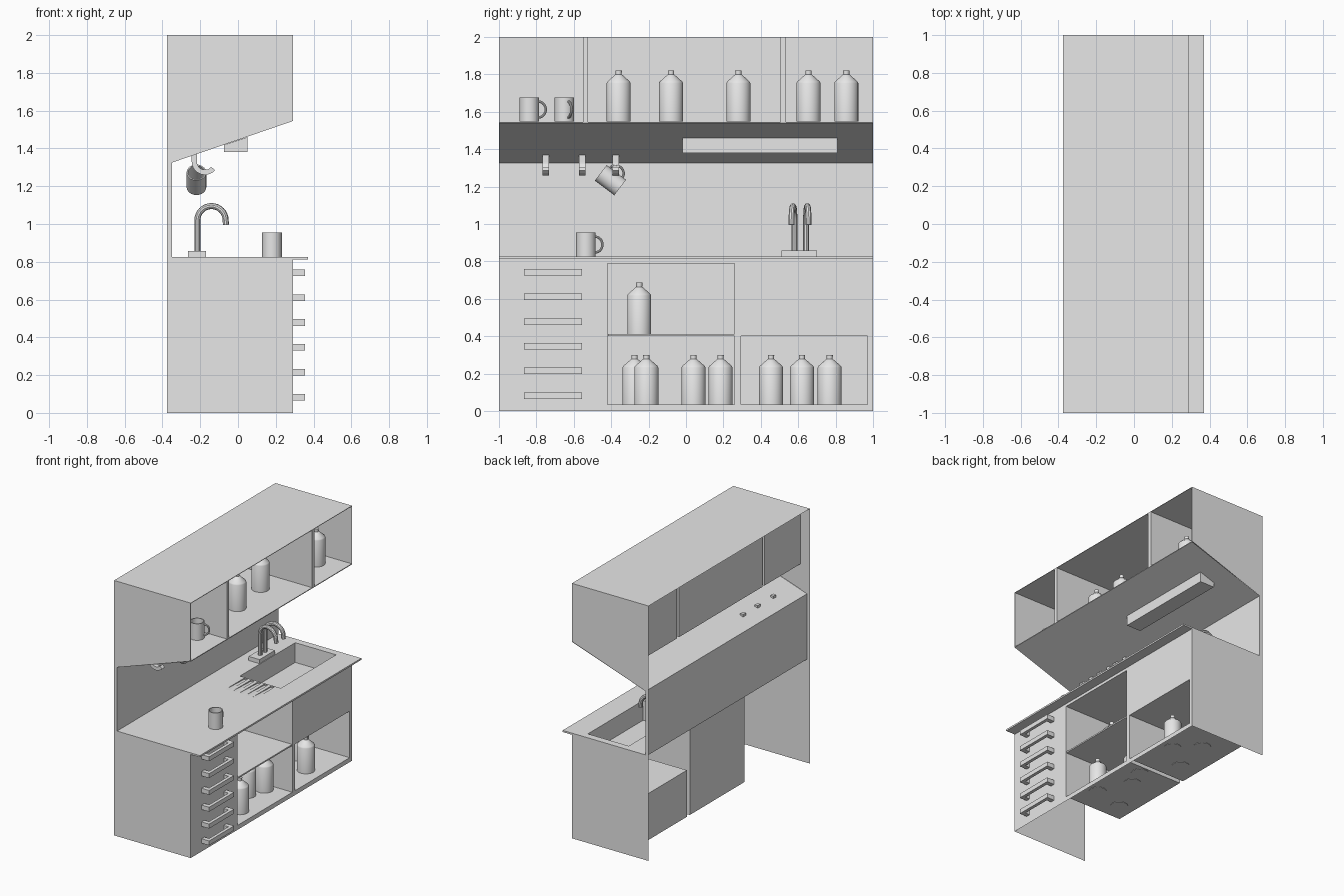
import bpy, bmesh, math
from mathutils import Matrix, Vector

if "Cube" in bpy.data.objects:
    bpy.data.objects.remove(bpy.data.objects["Cube"])

grey = bpy.data.materials.new("light_grey")
grey.use_nodes = True
grey.diffuse_color = (0.8, 0.8, 0.8, 1)
grey.node_tree.nodes["Principled BSDF"].inputs["Base Color"].default_value = (0.8, 0.8, 0.8, 1)


def finish(name, bm, matrix=None, smooth=False):
    bmesh.ops.recalc_face_normals(bm, faces=bm.faces)
    mesh = bpy.data.meshes.new(name)
    bm.to_mesh(mesh)
    bm.free()
    mesh.materials.append(grey)
    obj = bpy.data.objects.new(name, mesh)
    bpy.context.collection.objects.link(obj)
    if matrix:
        obj.matrix_world = matrix
    if smooth:
        bpy.ops.object.select_all(action='DESELECT')
        obj.select_set(True)
        bpy.context.view_layer.objects.active = obj
        bpy.ops.object.shade_smooth_by_angle(angle=math.radians(35))
    return obj


def add_face(bm, points):
    return bm.faces.new([bm.verts.new(p) for p in points])


def add_prism(bm, points, axis, lo, hi):
    """Extrude an outline: (x, z) along y, or (x, y) along z."""
    place = (lambda a, b, t: (a, t, b)) if axis == 'y' else (lambda a, b, t: (a, b, t))
    face = add_face(bm, [place(a, b, lo) for a, b in points])
    new = bmesh.ops.extrude_face_region(bm, geom=[face])["geom"]
    verts = [v for v in new if isinstance(v, bmesh.types.BMVert)]
    bmesh.ops.translate(bm, verts=verts, vec=place(0, 0, hi - lo))
    if face.is_valid and len(face.edges[0].link_faces) < 2:
        add_face(bm, [v.co for v in face.verts])


def add_box(bm, x, y, z):
    add_prism(bm, [(x[0], y[0]), (x[1], y[0]), (x[1], y[1]), (x[0], y[1])], 'z', z[0], z[1])


def add_front(bm, y0, y1, z0, z1, x=0.29):
    add_face(bm, [(x, y0, z0), (x, y1, z0), (x, y1, z1), (x, y0, z1)])


def open_box(name, x, y, z, open_normal):
    """Thin-walled box with one side left open."""
    bm = bmesh.new()
    add_box(bm, x, y, z)
    bmesh.ops.recalc_face_normals(bm, faces=bm.faces)
    bm.normal_update()
    lid = [f for f in bm.faces if f.normal.dot(Vector(open_normal)) > 0.9]
    bmesh.ops.delete(bm, geom=lid, context='FACES')
    return finish(name, bm)


def revolve(name, profile, matrix):
    bm = bmesh.new()
    verts = [bm.verts.new((r, 0, z)) for r, z in profile]
    edges = [bm.edges.new(pair) for pair in zip(verts, verts[1:])]
    bmesh.ops.spin(bm, geom=verts + edges, cent=(0, 0, 0), axis=(0, 0, 1),
                   angle=math.tau, steps=32)
    bmesh.ops.remove_doubles(bm, verts=bm.verts, dist=0.0001)
    return finish(name, bm, matrix, True)


def tube(name, path, radius, matrix):
    """Round tube along a path."""
    curve = bpy.data.curves.new(name, 'CURVE')
    curve.dimensions = '3D'
    curve.bevel_depth = radius
    curve.bevel_resolution = 3
    curve.use_fill_caps = True
    spline = curve.splines.new('POLY')
    spline.points.add(len(path) - 1)
    for point, co in zip(spline.points, path):
        point.co = (*co, 1)
    temp = bpy.data.objects.new(name + "_path", curve)
    bpy.context.collection.objects.link(temp)
    bpy.context.view_layer.update()
    mesh = bpy.data.meshes.new_from_object(temp.evaluated_get(bpy.context.evaluated_depsgraph_get()))
    bpy.data.objects.remove(temp)
    bm = bmesh.new()
    bm.from_mesh(mesh)
    bpy.data.meshes.remove(mesh)
    return finish(name, bm, matrix, True)


def bottle(name, x, y, z, height):
    h = height
    revolve(name, [(0, 0), (0.064, 0), (0.064, 0.75 * h), (0.06, 0.78 * h), (0.02, 0.91 * h),
                   (0.016, 0.92 * h), (0.017, h), (0, h)], Matrix.Translation((x, y, z)))


def mug(name, matrix):
    revolve(name, [(0, 0), (0.052, 0), (0.052, 0.13), (0.045, 0.13), (0.045, 0.01), (0, 0.01)], matrix)
    arc = [math.pi * (i / 12 - 0.5) for i in range(13)]
    path = [(0, 0.05 + 0.038 * math.cos(a), 0.065 + 0.042 * math.sin(a)) for a in arc]
    tube(name + "_handle", path, 0.007, matrix)


# End panels with the worktop opening
outline = [(-0.375, 0), (0.29, 0), (0.29, 0.82), (-0.35, 0.82),
           (-0.35, 1.325), (0.29, 1.545), (0.29, 2), (-0.375, 2)]
for name, y in (("right_end_panel", -1), ("left_end_panel", 1)):
    bm = bmesh.new()
    add_face(bm, [(x, y, z) for x, z in outline])
    finish(name, bm)

# Roof, sloping underside and splashback
for name, (xa, za), (xb, zb) in (("roof", (-0.375, 2), (0.29, 2)),
                                 ("sloping_underside", (-0.35, 1.325), (0.29, 1.54)),
                                 ("splashback", (-0.35, 0.82), (-0.35, 1.325))):
    bm = bmesh.new()
    add_face(bm, [(xa, -1, za), (xb, -1, zb), (xb, 1, zb), (xa, 1, za)])
    finish(name, bm)

# Upper cupboards and their front frame
for i, y in enumerate([(-0.996, -0.55), (-0.525, 0.505), (0.535, 0.996)]):
    open_box(f"upper_cupboard_{i + 1}", (-0.295, 0.29), y, (1.546, 1.996), (1, 0, 0))
bm = bmesh.new()
for y0, y1 in ((-1, -0.996), (-0.55, -0.525), (0.505, 0.535), (0.996, 1)):
    add_front(bm, y0, y1, 1.546, 1.996)
add_front(bm, -1, 1, 1.54, 1.546)
add_front(bm, -1, 1, 1.996, 2)
finish("upper_frame", bm)

# Lower front and its two open compartments
bm = bmesh.new()
add_front(bm, -1, -0.42, 0, 0.82)
add_front(bm, -0.42, 0.26, 0, 0.035)
add_front(bm, -0.42, 0.26, 0.79, 0.82)
add_front(bm, 0.26, 0.295, 0, 0.82)
add_front(bm, 0.295, 0.97, 0, 0.035)
add_front(bm, 0.295, 0.97, 0.4, 0.82)
add_front(bm, 0.97, 1, 0, 0.82)
finish("lower_front", bm)
open_box("tall_compartment", (-0.215, 0.29), (-0.42, 0.26), (0.035, 0.79), (1, 0, 0))
open_box("low_compartment", (-0.215, 0.29), (0.295, 0.97), (0.035, 0.4), (1, 0, 0))
bm = bmesh.new()
add_box(bm, (-0.215, 0.29), (-0.418, 0.258), (0.4, 0.411))
finish("shelf", bm)

# Worktop with sink opening and draining grooves
sink_x, sink_y = (-0.165, 0.19), (0.26, 0.945)
bm = bmesh.new()
add_box(bm, (-0.35, 0.37), (-1, 1), (0.812, 0.825))
worktop = finish("worktop", bm)
bm = bmesh.new()
add_box(bm, sink_x, sink_y, (0.7, 0.9))
for i in range(5):
    x = -0.12 + 0.058 * i
    wedge = [[(x + dx, y, z) for y, z in ((0.02, 0.825), (0.25, 0.815), (0.25, 0.84), (0.02, 0.84))]
             for dx in (0, 0.03)]
    a, b = [[bm.verts.new(p) for p in side] for side in wedge]
    bm.faces.new(a)
    bm.faces.new(b)
    for k in range(4):
        bm.faces.new((a[k], a[k - 1], b[k - 1], b[k]))
cutter = finish("worktop_cutter", bm)
cutter.hide_render = True
cut = worktop.modifiers.new("cut", 'BOOLEAN')
cut.object = cutter
cut.operation = 'DIFFERENCE'
bpy.context.view_layer.objects.active = worktop
bpy.ops.object.modifier_apply(modifier="cut")
bpy.data.objects.remove(cutter)
open_box("sink_basin", sink_x, sink_y, (0.67, 0.824), (0, 0, 1))

# Twin swan-neck taps
bm = bmesh.new()
add_box(bm, (-0.265, -0.17), (0.51, 0.7), (0.825, 0.857))
finish("tap_base", bm)
for name, y, turn in (("right_tap", 0.58, -6), ("left_tap", 0.642, 5)):
    path = [(0, 0, -0.17)]
    for i in range(17):
        a = math.pi * (1 - i / 16)
        path.append((0.075 + 0.075 * math.cos(a), 0, 0.075 * math.sin(a)))
    path.append((0.152, 0, -0.025))
    tube(name, path, 0.016, Matrix.Translation((-0.215, y, 1.02)) @ Matrix.Rotation(math.radians(turn), 4, 'Z'))

# Drawer handles
for i in range(6):
    bm = bmesh.new()
    add_prism(bm, [(0.29, -0.865), (0.355, -0.865), (0.355, -0.555), (0.29, -0.555),
                   (0.29, -0.59), (0.33, -0.59), (0.33, -0.83), (0.29, -0.83)],
              'z', 0.065 + 0.132 * i, 0.1 + 0.132 * i)
    finish(f"drawer_handle_{i + 1}", bm)

# Lamp under the slope
bm = bmesh.new()
add_prism(bm, [(-0.075, 1.38), (0.05, 1.38), (0.05, 1.46), (-0.075, 1.418)], 'y', -0.02, 0.81)
finish("lamp", bm)

# Mug hooks
angles = [math.radians(180 + 14 * i) for i in range(11)]
arc = lambda r, order: [(-0.175 + r * math.cos(a), 1.33 + r * math.sin(a)) for a in order]
for i, y in enumerate((-0.75, -0.555, -0.375)):
    bm = bmesh.new()
    add_prism(bm, [(-0.245, 1.38)] + arc(0.07, angles) + arc(0.043, angles[::-1]) + [(-0.218, 1.38)],
              'y', y - 0.017, y + 0.017)
    finish(f"hook_{i + 1}", bm)

# Mugs
mug("worktop_mug", Matrix.Translation((0.18, -0.535, 0.825)))
mug("cupboard_mug_1", Matrix.Translation((0.1, -0.838, 1.547)))
mug("cupboard_mug_2", Matrix.Translation((0.1, -0.65, 1.547)) @ Matrix.Rotation(math.radians(-65), 4, 'Z'))
mug("hanging_mug", Matrix.Translation((-0.22, -0.352, 1.195)) @ Matrix.Rotation(math.radians(53), 4, 'X'))

# Bottles in the cupboards, on the shelf and in the compartments
for i, (x, y) in enumerate([(0.05, -0.36), (0.05, -0.08), (0, 0.28), (0.05, 0.655), (0.08, 0.857)]):
    bottle(f"upper_bottle_{i + 1}", x, y, 1.547, 0.275)
bottle("shelf_bottle", 0, -0.25, 0.411, 0.275)
for i, (x, y) in enumerate([(-0.09, -0.275), (0.165, -0.212), (0.05, 0.04), (0.1, 0.185),
                            (-0.06, 0.455), (0.155, 0.62), (0, 0.768)]):
    bottle(f"lower_bottle_{i + 1}", x, y, 0.032, 0.268)
